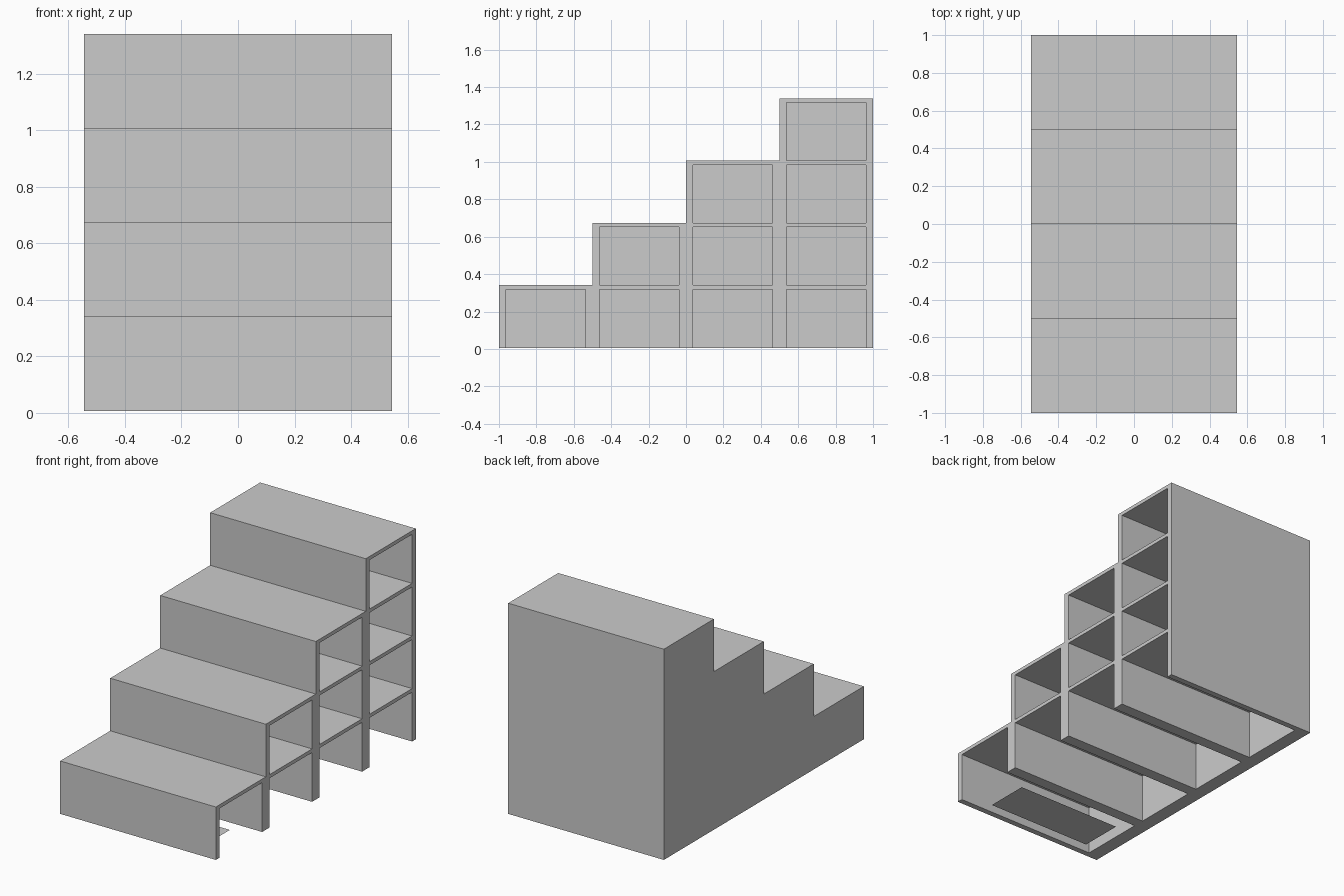
import bpy, bmesh

if "Cube" in bpy.data.objects:
    bpy.data.objects.remove(bpy.data.objects["Cube"])

HALF_W = 0.545            # half width in x
BASE, RISE = 0.006, 0.333 # underside height, step rise
RUN, WALL = 0.5, 0.037    # step depth, panel thickness
INNER_X = -0.455          # inner face of the closed left side
STEPS = 4


def level(i):
    return 0.008 + RISE * i   # top of step i


def mesh_object(name, bm):
    bmesh.ops.recalc_face_normals(bm, faces=bm.faces)
    me = bpy.data.meshes.new(name)
    bm.to_mesh(me)
    bm.free()
    ob = bpy.data.objects.new(name, me)
    bpy.context.collection.objects.link(ob)
    return ob


# Stepped body: stair profile extruded across the width
profile = [(1, BASE), (-1, BASE)]
for i in range(STEPS):
    y = -1 + RUN * i
    profile += [(y, level(i + 1)), (y + RUN, level(i + 1))]
bm = bmesh.new()
face = bm.faces.new([bm.verts.new((-HALF_W, y, z)) for y, z in profile])
ext = bmesh.ops.extrude_face_region(bm, geom=[face])
bmesh.ops.translate(bm, vec=(2 * HALF_W, 0, 0),
                    verts=[v for v in ext["geom"] if isinstance(v, bmesh.types.BMVert)])
body = mesh_object("stepped_shelf_body", bm)

# Compartments: open on the right, lowest row also open underneath
bm = bmesh.new()
for col in range(STEPS):
    for row in range(col + 1):
        y0 = -1 + RUN * col + WALL
        y1 = y0 + RUN - 2 * WALL
        z0 = level(row) if row else -0.2
        z1 = level(row + 1) - 0.023
        box = bmesh.ops.create_cube(bm, size=1)["verts"]
        for v in box:
            v.co.x = 0.8 if v.co.x > 0 else INNER_X
            v.co.y = y1 if v.co.y > 0 else y0
            v.co.z = z1 if v.co.z > 0 else z0
cutter = mesh_object("compartment_cutter", bm)
cutter.hide_render = True

mod = body.modifiers.new("compartments", "BOOLEAN")
mod.operation = "DIFFERENCE"
mod.solver = "EXACT"
mod.object = cutter
bpy.context.view_layer.objects.active = body
bpy.ops.object.modifier_apply(modifier=mod.name)
bpy.data.objects.remove(cutter)

# Thin loose sheet on the ground inside the first compartment
bm = bmesh.new()
bmesh.ops.create_grid(bm, x_segments=1, y_segments=1, size=1)
for v in bm.verts:
    v.co.x *= 0.37
    v.co.y = -0.75 + 0.14 * v.co.y
mesh_object("floor_sheet", bm)
